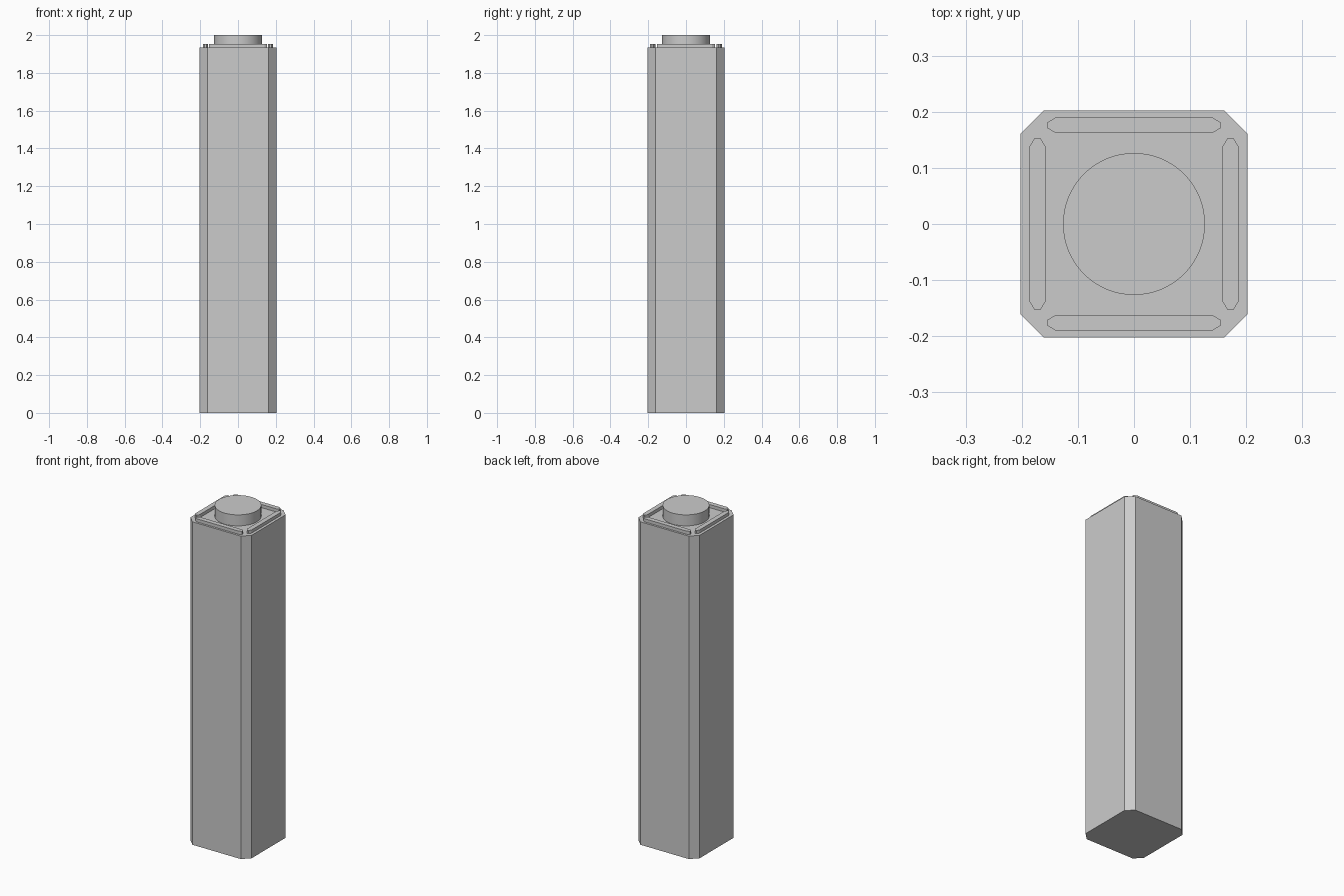
import bpy, bmesh
from math import radians

if "Cube" in bpy.data.objects:
    bpy.data.objects.remove(bpy.data.objects["Cube"])

HALF, CUT = 0.2025, 0.042      # column half width and corner chamfer
BODY_TOP, RIB_TOP, TOP = 1.934, 1.953, 2.0


def chamfered_prism(name, hx, hy, cx, cy, z0, z1, loc=(0, 0)):
    """Box whose four vertical corners are cut by cx, cy."""
    outline = [(hx, -hy + cy), (hx, hy - cy), (hx - cx, hy), (-hx + cx, hy),
               (-hx, hy - cy), (-hx, -hy + cy), (-hx + cx, -hy), (hx - cx, -hy)]
    bm = bmesh.new()
    base = bm.faces.new([bm.verts.new((x, y, z0)) for x, y in outline])
    ext = bmesh.ops.extrude_face_region(bm, geom=[base], use_keep_orig=True)
    verts = [g for g in ext["geom"] if isinstance(g, bmesh.types.BMVert)]
    bmesh.ops.translate(bm, verts=verts, vec=(0, 0, z1 - z0))
    bmesh.ops.recalc_face_normals(bm, faces=bm.faces)
    mesh = bpy.data.meshes.new(name)
    bm.to_mesh(mesh)
    bm.free()
    obj = bpy.data.objects.new(name, mesh)
    obj.location = (*loc, 0)
    bpy.context.collection.objects.link(obj)
    return obj


# Main column
chamfered_prism("column", HALF, HALF, CUT, CUT, 0, BODY_TOP)

# Raised ribs along the four top edges
for side, s in (("front", -1), ("back", 1)):
    chamfered_prism(f"{side}_rib", 0.154, 0.0142, 0.015, 0.009,
                    BODY_TOP, RIB_TOP, (0, s * 0.176))
for side, s in (("left", -1), ("right", 1)):
    chamfered_prism(f"{side}_rib", 0.0142, 0.153, 0.009, 0.015,
                    BODY_TOP, RIB_TOP, (s * 0.172, 0))

# Round stud on top
bpy.ops.mesh.primitive_cylinder_add(vertices=64, radius=0.1265, depth=TOP - BODY_TOP,
                                    location=(0, 0, (TOP + BODY_TOP) / 2))
stud = bpy.context.object
stud.name = "top_stud"
bpy.ops.object.shade_smooth_by_angle(angle=radians(30))
